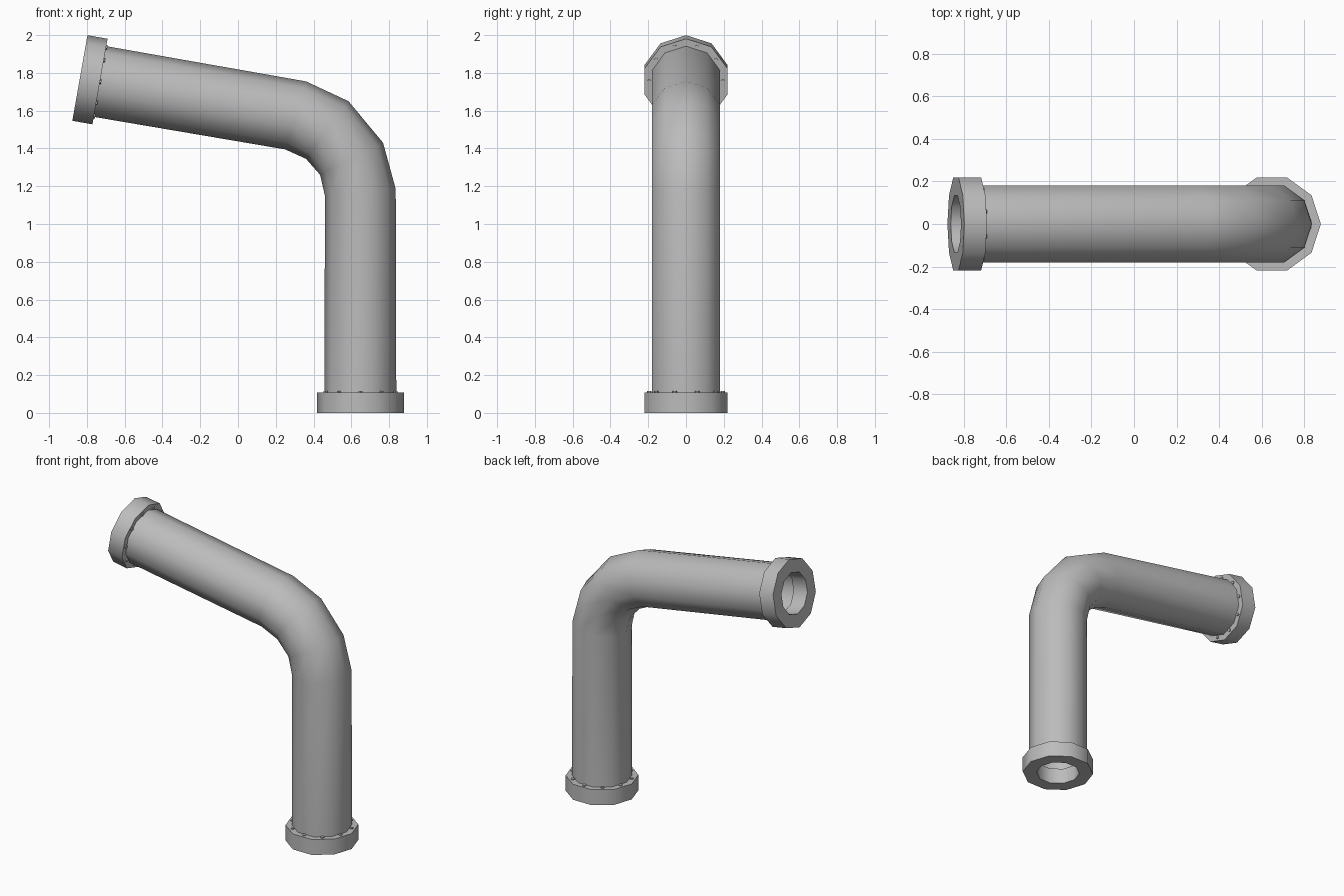
import bpy, bmesh
from math import sin, cos, pi, radians
from mathutils import Vector

cube = bpy.data.objects.get("Cube")
if cube:
    bpy.data.objects.remove(cube, do_unlink=True)

SIDES = 10
PIPE_R, BORE_R, COLLAR_R, COLLAR_H = 0.19, 0.14, 0.23, 0.108

grey = bpy.data.materials.new("pipe_grey")
grey.use_nodes = True
GREY = (0.5, 0.5, 0.5, 1)
grey.diffuse_color = GREY
grey.node_tree.nodes["Principled BSDF"].inputs["Base Color"].default_value = GREY


def finish(name, bm):
    bmesh.ops.recalc_face_normals(bm, faces=bm.faces)
    mesh = bpy.data.meshes.new(name)
    bm.to_mesh(mesh)
    bm.free()
    mesh.materials.append(grey)
    mesh.shade_smooth()
    mesh.set_sharp_from_angle(angle=radians(42))
    obj = bpy.data.objects.new(name, mesh)
    bpy.context.collection.objects.link(obj)
    return obj


def hollow_sweep(name, sections, bore):
    """Sweep a hollow tube; each section is (centre, in-plane half vector, y radius)."""
    bm = bmesh.new()

    def ring(section, scale):
        c, h, ry = section
        return [bm.verts.new(c + (h * cos(a) + Vector((0, ry * sin(a), 0))) * scale)
                for a in (2 * pi * i / SIDES for i in range(SIDES))]

    outer = [ring(s, 1) for s in sections]
    inner = [ring(s, bore) for s in sections]
    loop = outer + inner[::-1]
    for a, b in zip(loop, loop[1:] + loop[:1]):
        for i in range(SIDES):
            j = (i + 1) % SIDES
            bm.faces.new((a[i], a[j], b[j], b[i]))
    return finish(name, bm)


def section(outside, inside):
    """Mitred section from its outermost and innermost points in the xz plane."""
    o, i = (Vector((p[0], 0, p[1])) for p in (outside, inside))
    return (o + i) / 2, (o - i) / 2, PIPE_R


def collar(prefix, end, axis, across):
    """Thick collar from the open end along the axis, with a bolt on every side."""
    hollow_sweep(prefix + "_collar",
                 [(end + axis * d, across * COLLAR_R, COLLAR_R) for d in (0, COLLAR_H)],
                 BORE_R / COLLAR_R)
    bm = bmesh.new()
    turn = axis.to_track_quat('Z', 'Y').to_matrix().to_4x4()
    for k in range(SIDES):
        a = 2 * pi * (k + 0.5) / SIDES
        m = turn.copy()
        m.translation = (end + axis * COLLAR_H
                         + (across * cos(a) + Vector((0, sin(a), 0))) * 0.195)
        bmesh.ops.create_cone(bm, cap_ends=True, segments=6, radius1=0.012,
                              radius2=0.012, depth=0.014, matrix=m)
    finish(prefix + "_collar_bolts", bm)


# Axes of the two open ends
foot = Vector((0.648, 0, 0))
up, out = Vector((0, 0, 1)), Vector((1, 0, 0))
tilt = radians(10)
mouth = Vector((-0.837, 0, 1.773))
along = Vector((cos(tilt), 0, -sin(tilt)))
above = Vector((sin(tilt), 0, cos(tilt)))

# Bent pipe: upright leg, faceted elbow, sloping arm
elbow = [section((0.835, 1.185), (0.46, 1.15)),
         section((0.768, 1.43), (0.435, 1.26)),
         section((0.585, 1.65), (0.36, 1.345)),
         section((0.36, 1.755), (0.25, 1.395))]
start = (foot + up * 0.1, out * PIPE_R, PIPE_R)
stop = (mouth + along * 0.1, above * PIPE_R, PIPE_R)
hollow_sweep("bent_pipe", [start] + elbow + [stop], 0.8)

# End collars
collar("lower", foot, up, out)
collar("upper", mouth, along, above)
